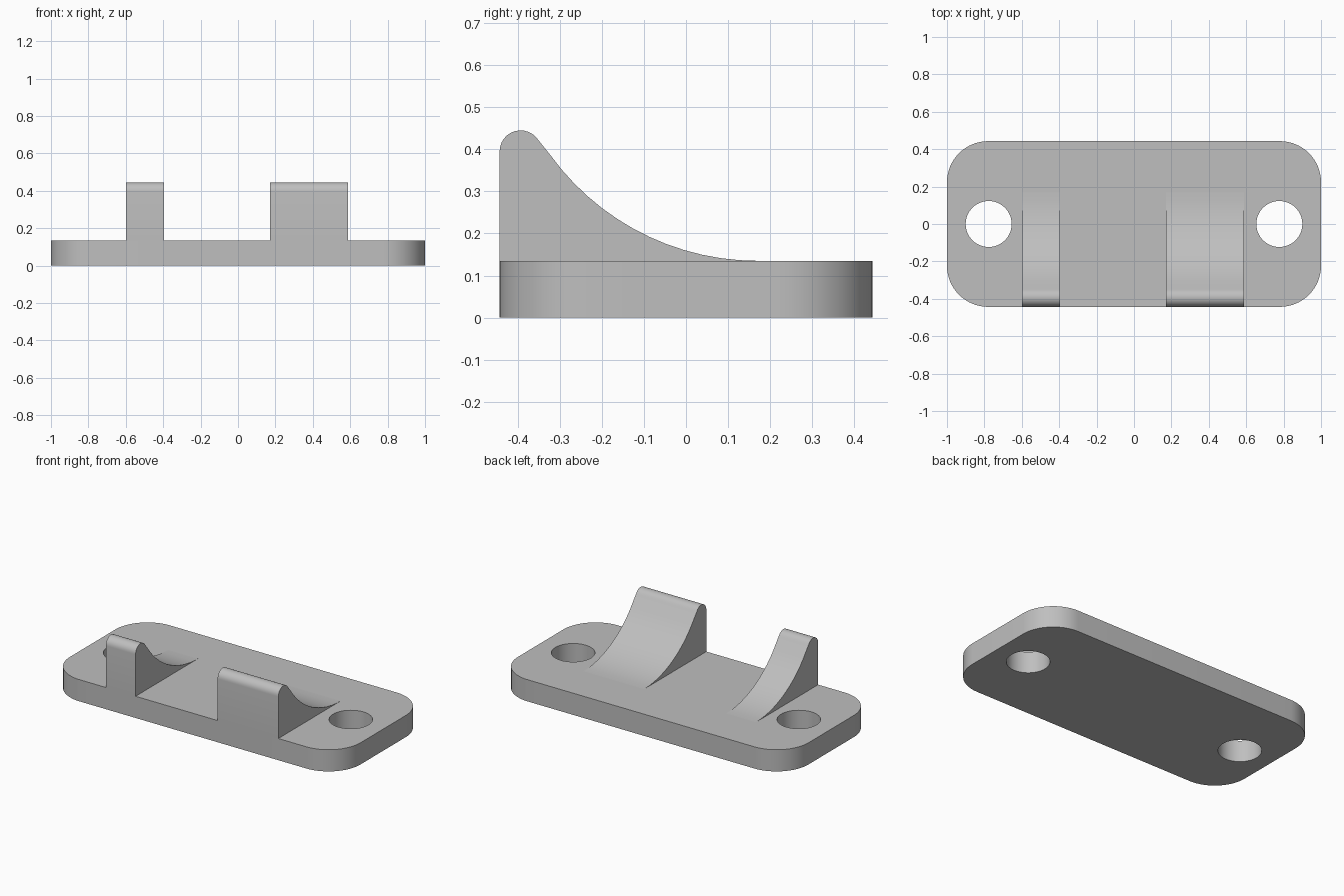
import bpy, bmesh, math
from mathutils import Vector

cube = bpy.data.objects.get("Cube")
if cube:
    bpy.data.objects.remove(cube, do_unlink=True)

HALF_X, HALF_Y, THICK = 1.0, 0.443, 0.135

grey = bpy.data.materials.new("plain grey")
grey.use_nodes = True
colour = (0.52, 0.52, 0.52, 1)
grey.diffuse_color = colour
grey.node_tree.nodes["Principled BSDF"].inputs["Base Color"].default_value = colour


def arc(cx, cy, r, start, end, steps):
    """Points on an arc, angles in degrees."""
    angles = [math.radians(start + (end - start) * i / steps) for i in range(steps + 1)]
    return [(cx + r * math.cos(a), cy + r * math.sin(a)) for a in angles]


def extrude_outlines(name, loops, place, depth):
    """Fill flat outlines (inner loops become holes) and extrude them."""
    bm = bmesh.new()
    edges = []
    for loop in loops:
        verts = [bm.verts.new(place(u, v)) for u, v in loop]
        edges += [bm.edges.new((a, b)) for a, b in zip(verts, verts[1:] + verts[:1])]
    bmesh.ops.triangle_fill(bm, edges=edges, use_beauty=True)
    out = bmesh.ops.extrude_face_region(bm, geom=bm.faces[:])
    moved = [g for g in out["geom"] if isinstance(g, bmesh.types.BMVert)]
    bmesh.ops.translate(bm, verts=moved, vec=depth)
    bmesh.ops.recalc_face_normals(bm, faces=bm.faces[:])
    mesh = bpy.data.meshes.new(name)
    bm.to_mesh(mesh)
    bm.free()
    mesh.materials.append(grey)
    obj = bpy.data.objects.new(name, mesh)
    bpy.context.scene.collection.objects.link(obj)
    bpy.ops.object.select_all(action="DESELECT")
    obj.select_set(True)
    bpy.context.view_layer.objects.active = obj
    bpy.ops.object.shade_smooth_by_angle(angle=math.radians(30))
    return obj


# Base plate: rounded rectangle with two bolt holes
corner = 0.22
outline = []
for sx, sy, start in ((1, 1, 0), (-1, 1, 90), (-1, -1, 180), (1, -1, 270)):
    outline += arc(sx * (HALF_X - corner), sy * (HALF_Y - corner), corner, start, start + 90, 16)
holes = [arc(side * 0.777, 0, 0.123, 0, 360, 48)[:-1] for side in (-1, 1)]
extrude_outlines("base_plate", [outline] + holes,
                 lambda u, v: (u, v, 0), Vector((0, 0, THICK)))

# Rib profile: upright front, rounded tip, concave sweep down to the plate
tip_r, tip_z = 0.05, 0.395
tip_y = tip_r - HALF_Y
sweep_y, sweep_r = 0.17, 0.608
sweep_z = THICK + sweep_r
touch = math.degrees(math.atan2(sweep_z - tip_z, sweep_y - tip_y))
profile = [(-HALF_Y, THICK)]
profile += arc(tip_y, tip_z, tip_r, 180, touch, 12)
profile += arc(sweep_y, sweep_z, sweep_r, 180 + touch, 270, 14)[1:]

# Narrow and wide ribs
for name, x0, x1 in (("narrow_rib", -0.6, -0.395), ("wide_rib", 0.17, 0.588)):
    extrude_outlines(name, [profile], lambda u, v: (x0, u, v), Vector((x1 - x0, 0, 0)))
